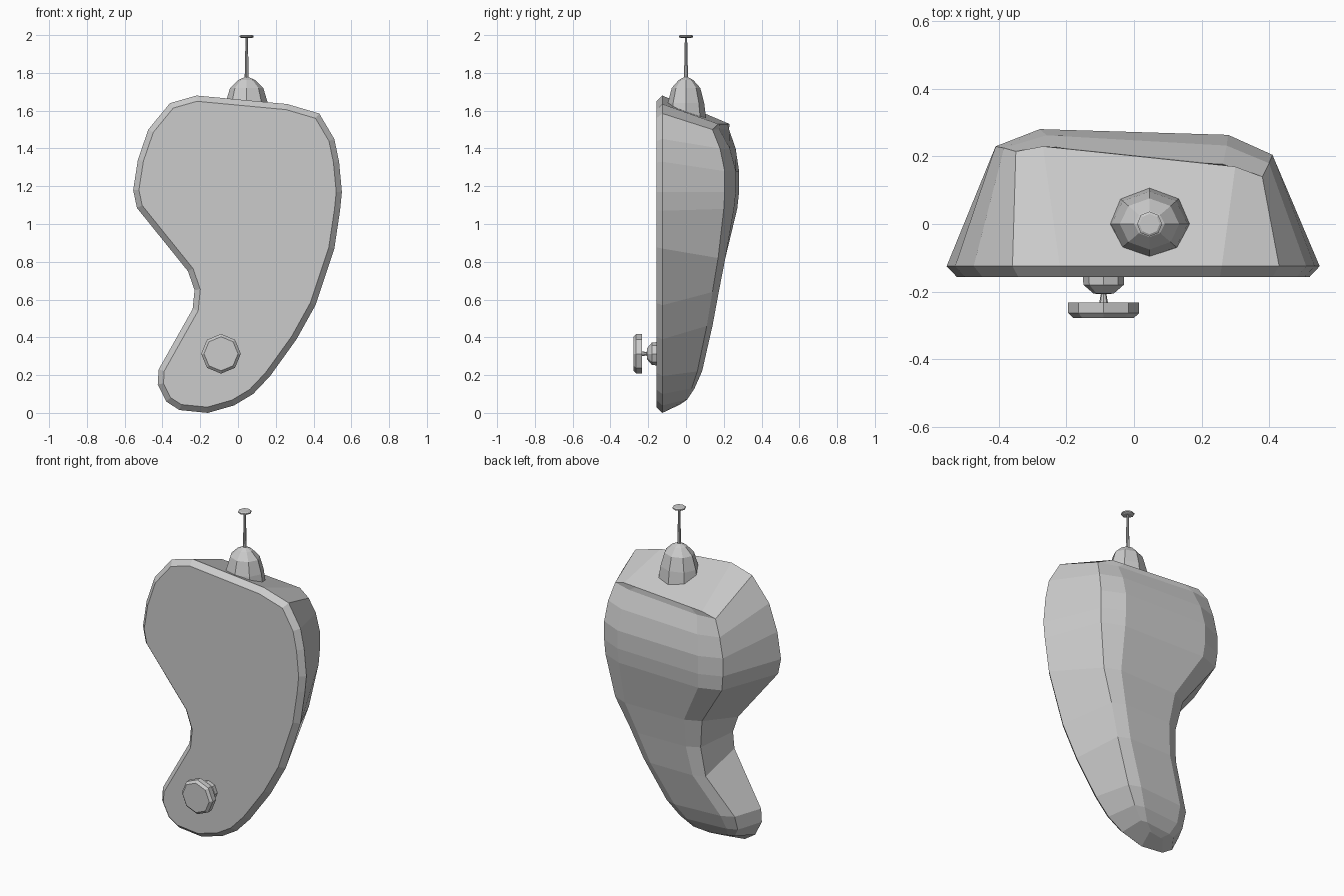
import bpy, bmesh, math
from mathutils import Matrix

if "Cube" in bpy.data.objects:
    bpy.data.objects.remove(bpy.data.objects["Cube"])


def finish(name, bm):
    bmesh.ops.recalc_face_normals(bm, faces=bm.faces)
    me = bpy.data.meshes.new(name)
    bm.to_mesh(me)
    bm.free()
    ob = bpy.data.objects.new(name, me)
    bpy.context.collection.objects.link(ob)
    return ob


def lathe(name, profile, matrix, sides=8):
    """Closed solid of revolution from (radius, height) pairs about local z."""
    bm = bmesh.new()
    rings = []
    for r, h in profile:
        rings.append([bm.verts.new((r * math.cos(2 * math.pi * i / sides),
                                    r * math.sin(2 * math.pi * i / sides), h))
                      for i in range(sides)])
    for a, b in zip(rings, rings[1:]):
        for i in range(sides):
            j = (i + 1) % sides
            bm.faces.new((a[i], a[j], b[j], b[i]))
    bm.faces.new(rings[0][::-1])
    bm.faces.new(rings[-1])
    bm.transform(matrix)
    return finish(name, bm)


# Kidney outline of the front rim, left and right sides, top to bottom (x, z)
RIM_Y = -0.125
left = [(-.22, 1.68), (-.36, 1.64), (-.475, 1.50), (-.53, 1.34), (-.555, 1.18),
        (-.535, 1.085), (-.265, .75), (-.23, .65), (-.24, .55), (-.42, .23),
        (-.425, .15), (-.38, .06), (-.31, .015)]
right = [(.26, 1.635), (.43, 1.585), (.51, 1.45), (.535, 1.33), (.55, 1.17),
         (.54, 1.07), (.51, .87), (.41, .57), (.31, .39), (.17, .195),
         (.08, .10), (-.02, .04), (-.16, 0)]

# Back rows: left x, right x, left y, right y, z, crown
back = [(-.27, .30, .23, .17, 1.53, 0), (-.35, .38, .215, .14, 1.50, .025),
        (-.385, .40, .225, .18, 1.40, .045), (-.41, .41, .23, .205, 1.28, .055),
        (-.41, .41, .23, .205, 1.17, .055), (-.40, .405, .225, .20, 1.08, .05),
        (-.22, .36, .16, .17, .82, .04), (-.19, .28, .13, .14, .64, .035),
        (-.21, .21, .11, .11, .46, .03), (-.35, .09, .03, .06, .22, .03),
        (-.35, .02, 0, .03, .13, .02), (-.31, -.05, -.03, 0, .07, .01),
        (-.25, -.14, -.05, -.03, .045, 0)]

# Body: rim lofted to the crowned back
bm = bmesh.new()
rim_l = [bm.verts.new((x, RIM_Y, z)) for x, z in left]
rim_r = [bm.verts.new((x, RIM_Y, z)) for x, z in right]
rows = []
for xl, xr, yl, yr, z, crown in back:
    row = []
    for t, c in ((0, 0), (.16, crown), (.84, crown), (1, 0)):
        row.append(bm.verts.new((xl + (xr - xl) * t, yl + (yr - yl) * t + c, z)))
    rows.append(row)
for i in range(len(rows) - 1):
    a = [rim_l[i]] + rows[i] + [rim_r[i]]
    b = [rim_l[i + 1]] + rows[i + 1] + [rim_r[i + 1]]
    for k in range(5):
        bm.faces.new((a[k], a[k + 1], b[k + 1], b[k]))
bm.faces.new([rim_l[0]] + rows[0] + [rim_r[0]])
bm.faces.new([rim_l[-1]] + rows[-1] + [rim_r[-1]])
front = bm.faces.new(rim_r + rim_l[::-1])
bmesh.ops.recalc_face_normals(bm, faces=bm.faces)

# Bevelled front plate
bmesh.ops.inset_region(bm, faces=[front], thickness=.03, depth=0, use_even_offset=True)
for v in front.verts:
    v.co.y = -.157
finish("body", bm)

# Top boss, pin and pin head
top = Matrix.Translation((.046, 0, 0))
lathe("top_boss", [(.124, 1.56), (.112, 1.64), (.088, 1.72), (.045, 1.762), (.012, 1.777)],
      top @ Matrix.Diagonal((1, .86, 1, 1)))
lathe("top_pin", [(.011, 1.76), (.006, 1.99)], top)
lathe("pin_head", [(.025, 1.984), (.037, 1.989), (.037, 1.996), (.03, 2.0)], top)

# Front button on a stem, pointing towards -y
button = Matrix.Translation((-.09, 0, .313)) @ Matrix.Rotation(math.pi / 2, 4, 'X')
lathe("button_base", [(.062, .14), (.06, .18), (.03, .206), (.01, .208)], button)
lathe("button_stem", [(.007, .2), (.014, .24)], button)
lathe("front_button", [(.105, .233), (.105, .264), (.09, .278)], button)
